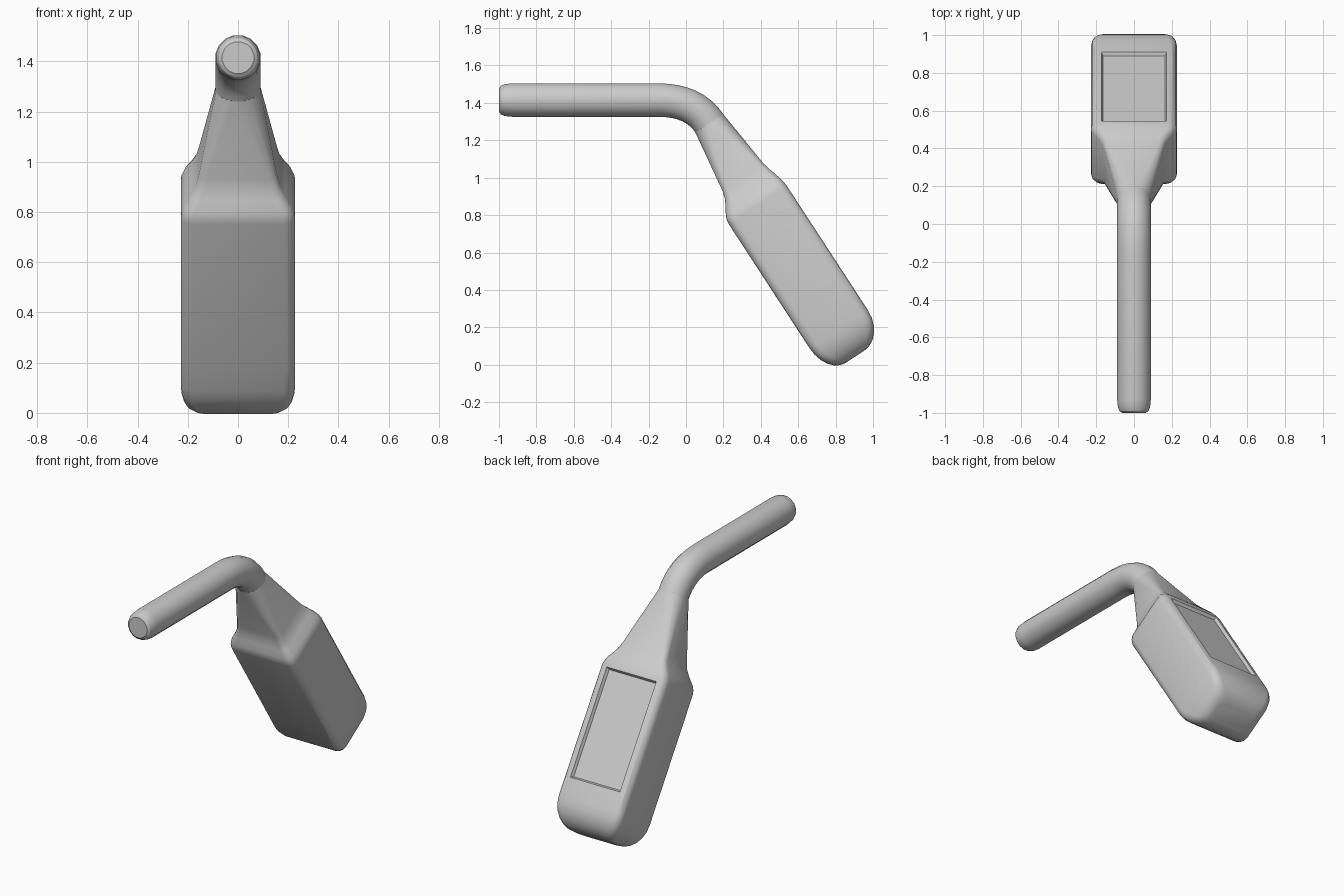
import bpy, bmesh, math
from mathutils import Vector

if "Cube" in bpy.data.objects:
    bpy.data.objects.remove(bpy.data.objects["Cube"])

JOINT = Vector((0.125, 1.29))          # (y, z) where the handle meets the neck
D = Vector((0.546, -0.838)).normalized()


def corner_ring(p, d, hw, t0, t1, r, a0=0.0, step=30.0):
    """16-point rounded rectangle across direction d, in the frame of the part."""
    n = Vector((-d.y, d.x))
    pts = []
    for q, (sx, st) in enumerate(((1, 1), (-1, 1), (-1, -1), (1, -1))):
        cx = sx * (hw - r)
        ct = (t1 - r) if st > 0 else (t0 + r)
        for i in range(4):
            a = math.radians(q * 90 + a0 + i * step)
            yz = p + n * (ct + r * math.sin(a))
            pts.append((cx + r * math.cos(a), yz.x, yz.y))
    return pts


def circle(p, d, r):
    return corner_ring(p, d, r, -r, r, r, 11.25, 22.5)


def loft(bm, rings, cap_start=False, cap_end=False):
    vs = [[bm.verts.new(c) for c in ring] for ring in rings]
    for a, b in zip(vs, vs[1:]):
        for i in range(len(a)):
            j = (i + 1) % len(a)
            bm.faces.new((a[i], b[i], b[j], a[j]))
    if cap_start:
        bm.faces.new(vs[0])
    if cap_end:
        bm.faces.new(vs[-1][::-1])
    bmesh.ops.recalc_face_normals(bm, faces=bm.faces)
    bm.normal_update()


def finish(bm, name):
    me = bpy.data.meshes.new(name)
    bm.to_mesh(me)
    bm.free()
    ob = bpy.data.objects.new(name, me)
    bpy.context.collection.objects.link(ob)
    bpy.ops.object.select_all(action='DESELECT')
    ob.select_set(True)
    bpy.context.view_layer.objects.active = ob
    bpy.ops.object.shade_smooth_by_angle(angle=math.radians(30))


# Handle: round bar with a softened tip and a bend down to the neck
R = 0.091
X = Vector((1, 0))
rings = [circle(Vector((y, 1.415)), X, r) for y, r in
         ((-1.0, 0.064), (-0.99, 0.078), (-0.968, 0.087), (-0.93, R))]
A, B, C = Vector((-0.15, 1.415)), Vector((0.044, 1.415)), JOINT
for i in range(9):
    u = i / 8
    p = A * (1 - u) ** 2 + B * 2 * u * (1 - u) + C * u * u
    d = ((B - A) * (1 - u) + (C - B) * u).normalized()
    rings.append(circle(p, d, R))
bm = bmesh.new()
loft(bm, rings, cap_start=True)
finish(bm, "handle")

# Body: tapered neck, flared shoulder, slab and rounded foot
rings = [circle(JOINT, D, R)]
profile = [  # distance along, half width, front, back, corner radius
    (0.34, 0.156, -0.138, 0.126, 0.03), (0.38, 0.166, -0.149, 0.136, 0.033),
    (0.42, 0.187, -0.170, 0.148, 0.038), (0.46, 0.214, -0.195, 0.159, 0.042),
    (0.485, 0.224, -0.204, 0.163, 0.045), (0.507, 0.228, -0.207, 0.165, 0.045),
    (1.195, 0.228, -0.207, 0.165, 0.045)]
for i in range(7):
    a = math.radians(i * 15)
    k = 1 - math.cos(a)
    profile.append((1.30 + 0.17 * math.sin(a), 0.228 - 0.09 * k,
                    -0.207 + 0.117 * k, 0.165 - 0.135 * k, 0.045))
rings += [corner_ring(JOINT + D * s, D, hw, t0, t1, r) for s, hw, t0, t1, r in profile]
bm = bmesh.new()
loft(bm, rings, cap_end=True)

# Recessed display on the upper face of the slab
up = Vector((0, -D.y, D.x))
screen = max((f for f in bm.faces if f.normal.dot(up) > 0.99), key=lambda f: f.calc_area())
bmesh.ops.inset_region(bm, faces=[screen], thickness=0.014, depth=0)
bmesh.ops.inset_region(bm, faces=[screen], thickness=0.014, depth=-0.018)
finish(bm, "body")
